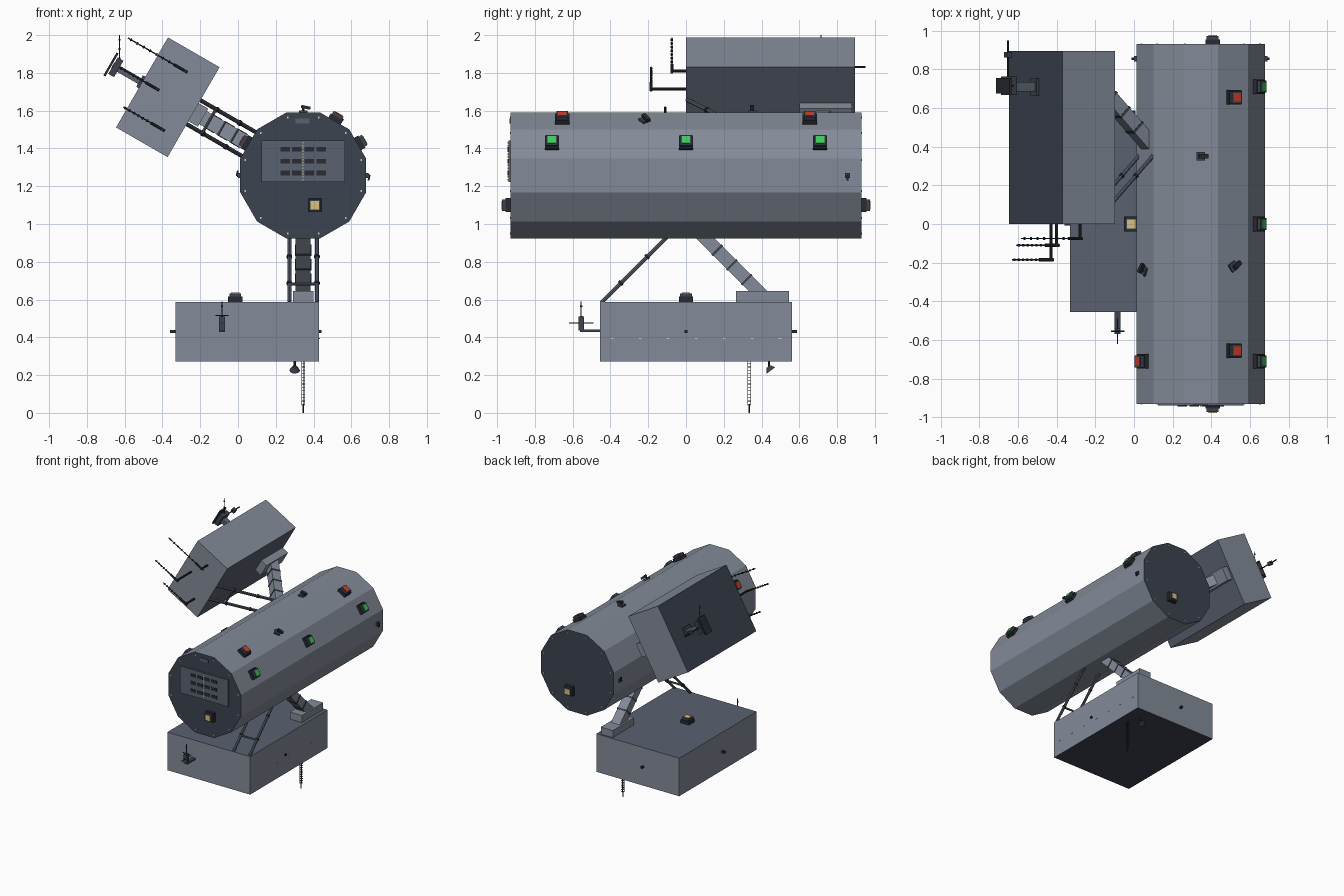
import bpy, bmesh, math
from mathutils import Matrix, Vector

if "Cube" in bpy.data.objects:
    bpy.data.objects.remove(bpy.data.objects["Cube"])

def lin(c):
    c /= 255
    return c / 12.92 if c <= 0.04045 else ((c + 0.055) / 1.055) ** 2.4

def material(name, *rgb):
    m = bpy.data.materials.new(name)
    m.diffuse_color = (*[lin(c) for c in rgb], 1)
    m.use_nodes = True
    m.node_tree.nodes["Principled BSDF"].inputs["Base Color"].default_value = m.diffuse_color
    return m

HULL = material("hull grey", 131, 139, 152)
SLATE = material("slate", 90, 98, 112)
DARK = material("dark slate", 60, 67, 80)
BLACK = material("charcoal", 40, 43, 50)
RED = material("red lens", 205, 62, 40)
GREEN = material("green lens", 62, 200, 92)
YELLOW = material("yellow lens", 218, 194, 125)
PALE = material("pale marker", 200, 205, 205)

AXIS = Vector((0.345, 0, 1.257))       # hull centre line
I = Matrix.Identity(4)
T = Matrix.Translation

def R(deg, axis):
    return Matrix.Rotation(math.radians(deg), 4, axis)

def finish(name, bm, mats, M=I):
    me = bpy.data.meshes.new(name)
    bm.transform(M)
    bm.to_mesh(me)
    bm.free()
    for m in mats:
        me.materials.append(m)
    ob = bpy.data.objects.new(name, me)
    bpy.context.collection.objects.link(ob)
    return ob

def box(name, lo, hi, mats, M=I, rule=None):
    """Box between two corners; rule maps a face normal to a material index."""
    bm = bmesh.new()
    bmesh.ops.create_cube(bm, size=1)
    lo, hi = Vector(lo), Vector(hi)
    bmesh.ops.transform(bm, matrix=T((lo + hi) / 2) @ Matrix.Diagonal((*(hi - lo), 1)), verts=bm.verts)
    bm.normal_update()
    if rule:
        for f in bm.faces:
            f.material_index = rule(f.normal)
    return finish(name, bm, mats if isinstance(mats, list) else [mats], M)

def block(name, c, s, mat, M=I):
    c, h = Vector(c), Vector(s) / 2
    return box(name, c - h, c + h, mat, M)

def along(p, q):
    p, q = Vector(p), Vector(q)
    return T((p + q) / 2) @ (q - p).to_track_quat('Z', 'Y').to_matrix().to_4x4(), (q - p).length

def rod(name, p, q, r, mat, M=I, sides=8, r2=None):
    A, d = along(p, q)
    bm = bmesh.new()
    bmesh.ops.create_cone(bm, cap_ends=True, segments=sides, radius1=r,
                          radius2=r if r2 is None else r2, depth=d)
    return finish(name, bm, [mat], M @ A)

def whip(name, p, q, r, mat, n, M=I):
    """Thin aerial with evenly spaced collars."""
    rod(name, p, q, r, mat, M, 6)
    p, q = Vector(p), Vector(q)
    for i in range(n):
        c = p.lerp(q, (i + 0.5) / n)
        e = (q - p).normalized() * 0.004
        rod(name + "_collar", c - e, c + e, r * 2.2, mat, M, 6)

def lamp(name, M, lens):
    block(name + "_base", (0, 0, 0.01), (0.075, 0.075, 0.03), BLACK, M)
    block(name + "_frame", (0, 0, 0.03), (0.062, 0.062, 0.026), DARK, M)
    block(name + "_lens", (0, 0, 0.044), (0.044, 0.044, 0.005), lens, M)

# Twelve-sided main hull with dark end caps
bm = bmesh.new()
bmesh.ops.create_cone(bm, cap_ends=True, segments=12, radius1=0.345, radius2=0.345, depth=1.86)
bm.transform(R(90, 'X') @ R(15, 'Z'))
bm.normal_update()
for f in bm.faces:
    f.material_index = int(abs(f.normal.y) > 0.9)
finish("main_hull", bm, [HULL, DARK], T(AXIS))

# Hull side lamps, each on the flat at its angle
def flat(deg, y):
    return T(AXIS + Vector((0, y, 0))) @ R(90 - deg, 'Y') @ T((0, 0, 0.333))

for deg, y, lens in ((30, -0.71, GREEN), (30, 0, GREEN), (30, 0.71, GREEN),
                     (60, -0.655, RED), (60, 0.655, RED), (150, -0.71, RED)):
    lamp("hull_lamp", flat(deg, y), lens)

# End cap lamps and deck lamp
lamp("front_lamp", T((0.407, -0.93, 1.1)) @ R(90, 'X'), YELLOW)
lamp("back_lamp", T((0.407, 0.93, 1.1)) @ R(-90, 'X'), YELLOW)
lamp("deck_lamp", T((-0.015, 0, 0.59)), YELLOW)

# Front bay door with window slots and centre line
box("bay_door", (0.125, -0.94, 1.222), (0.567, -0.925, 1.443), SLATE)
for z in (1.27, 1.333, 1.396):
    for x in (0.25, 0.312, 0.378, 0.44):
        block("door_window", (x, -0.941, z), (0.05, 0.006, 0.024), BLACK)
for i in range(14):
    block("door_centre_mark", (0.345, -0.942, 1.235 + i * 0.015), (0.006, 0.006, 0.008), YELLOW)
block("door_plate", (0.342, -0.932, 1.545), (0.075, 0.006, 0.025), SLATE)
for k in range(12):
    a = math.radians(30 * k + 15)
    for y in (-0.931, 0.931):
        block("rim_marker", AXIS + Vector((0.318 * math.cos(a), y, 0.318 * math.sin(a))),
              (0.009, 0.004, 0.009), PALE)

# Small sensors on the hull
for deg, y, spin in ((90, 0.35, 0), (60, -0.22, 35), (150, -0.24, 60), (0, 0.855, 0), (180, 0.855, 0)):
    M = flat(deg, y) @ R(spin, 'Z')
    s = 0.6 if deg in (0, 180) else 1
    block("sensor_foot", (0, 0, 0.006), (0.045 * s, 0.045 * s, 0.012), DARK, M)
    rod("sensor_post", (0, 0, 0), (0, 0, 0.03 * s), 0.007, BLACK, M)
    block("sensor_head", (0.008, 0, 0.03 * s), (0.05 * s, 0.022 * s, 0.016 * s), BLACK, M @ R(12, 'Y'))

# Pods on struts: local z points away from the hull axis
def pod(name, angle, x0, x1, y0, y1, arm_y, strut_y):
    M = T(AXIS) @ R(angle, 'Y')
    box(name + "_pod", (x0, y0, 0.67), (x1, y1, 0.985), [HULL, SLATE, DARK], M,
        lambda n: 1 if n.z < -0.9 else 2 if n.z > 0.9 else 0)
    # Angled arm with bands and its foot
    p, q = Vector((0, arm_y - 0.03, 0.25)), Vector((0, arm_y + 0.36, 0.64))
    A, d = along(p, q)
    block(name + "_arm", (0, 0, 0), (0.08, 0.07, d), HULL, M @ A)
    for t in (-0.07, 0.04, 0.15):
        block(name + "_arm_band", (0, 0, t), (0.086, 0.076, 0.012), DARK, M @ A)
    box(name + "_arm_foot", (-0.055, arm_y + 0.215, 0.612), (0.055, arm_y + 0.495, 0.672), HULL, M)
    # Paired struts with a rung
    for s in (-0.073, 0.073):
        rod(name + "_strut", (s, strut_y, 0.675), (s, strut_y + 0.365, 0.31), 0.011, SLATE, M)
        for t in (0.1, 0.24):
            rod(name + "_strut_collar", (s, strut_y + t, 0.675 - t),
                (s, strut_y + t + 0.01, 0.665 - t), 0.015, BLACK, M)
    rod(name + "_strut_rung", (-0.073, strut_y + 0.1, 0.575), (0.073, strut_y + 0.1, 0.575), 0.008, SLATE, M)
    return M

pod("lower", 180, -0.085, 0.675, -0.455, 0.56, 0.05, -0.45)
U = pod("upper", -60, -0.275, 0.275, 0, 0.896, 0.385, 0.005)

# Lower pod: ventral mast, dish, side markers
for dx, dy in ((-0.008, -0.008), (0.008, -0.008), (0, 0.008)):
    rod("mast_rail", (0.345 + dx, 0.335 + dy, 0.04), (0.345 + dx, 0.335 + dy, 0.28), 0.002, BLACK, I, 5)
for i in range(13):
    block("mast_rung", (0.345, 0.335, 0.045 + i * 0.018), (0.02, 0.02, 0.003), DARK)
rod("mast_tip", (0.345, 0.335, 0), (0.345, 0.335, 0.045), 0.004, BLACK)
rod("dish_post", (0.30, 0.44, 0.28), (0.30, 0.44, 0.235), 0.006, BLACK)
rod("dish", (0.30, 0.435, 0.245), (0.30, 0.45, 0.225), 0.012, DARK, I, 12, 0.028)
for i in range(7):
    block("side_marker", (0.432, -0.39 + i * 0.148, 0.395), (0.004, 0.014, 0.005), PALE)
for x, y, sx, sy in ((-0.345, 0, 0.03, 0.015), (0.435, 0, 0.015, 0.015), (0, 0.572, 0.015, 0.03)):
    block("pod_nub", (x, y, 0.43), (sx, sy, 0.015), BLACK)

# Lower pod front aerial
box("aerial_bracket", (-0.1, -0.56, 0.428), (-0.07, -0.45, 0.442), DARK)
box("aerial_body", (-0.1, -0.57, 0.435), (-0.07, -0.54, 0.51), DARK)
whip("aerial_whip", (-0.085, -0.555, 0.43), (-0.085, -0.555, 0.59), 0.003, BLACK, 3)
rod("aerial_bar", (-0.085, -0.62, 0.475), (-0.085, -0.49, 0.475), 0.003, BLACK)
rod("aerial_cross", (-0.12, -0.555, 0.515), (-0.05, -0.555, 0.515), 0.003, BLACK)

# Upper pod front aerials, parallel to the pod's outward axis
out = Vector((-0.866, 0, 0.5))
for x, y, z, length in ((-0.28, -0.075, 1.81, 0.35), (-0.43, -0.185, 1.715, 0.23), (-0.40, -0.11, 1.50, 0.24)):
    base = Vector((x, y, z))
    rod("aerial_arm", base + Vector((0, -0.008, 0)), (x, 0.01, z), 0.008, BLACK)
    rod("aerial_socket", base - out * 0.015, base + out * 0.07, 0.008, BLACK)
    whip("pod_aerial", base, base + out * length, 0.0035, BLACK, 9)

# Upper pod outer tracking device
block("tracker_foot", (0, 0.71, 0.99), (0.07, 0.09, 0.02), DARK, U)
block("tracker_arm", (0, 0.71, 1.06), (0.035, 0.05, 0.15), SLATE, U)
block("tracker_head", (0, 0.715, 1.145), (0.10, 0.095, 0.035), DARK, U)
block("tracker_plate", (0, 0.715, 1.175), (0.14, 0.08, 0.012), BLACK, U)
tip = U @ Vector((0.03, 0.715, 1.14))
whip("tracker_whip", tip, (tip.x, tip.y, 2.0), 0.003, BLACK, 3)
rod("tracker_boom", (0, 0.7, 1.15), (0, 0.95, 1.15), 0.005, BLACK, U)
block("tracker_boom_box", (0, 0.875, 1.15), (0.03, 0.03, 0.03), DARK, U)
